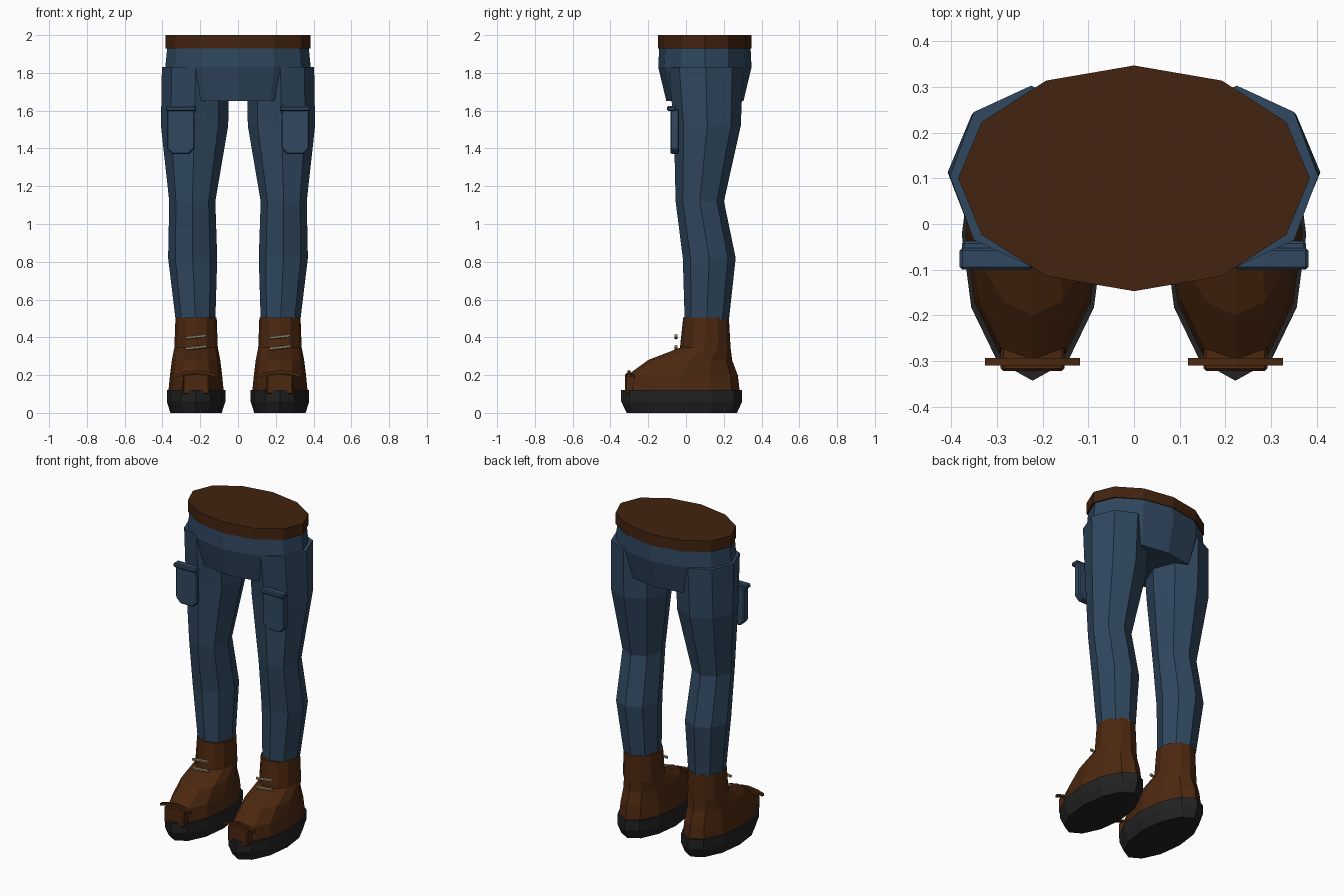
import bpy, bmesh, math
from mathutils import Vector

if "Cube" in bpy.data.objects:
    bpy.data.objects.remove(bpy.data.objects["Cube"])


def material(name, rgb):
    m = bpy.data.materials.new(name)
    m.diffuse_color = (*rgb, 1)
    m.use_nodes = True
    m.node_tree.nodes["Principled BSDF"].inputs["Base Color"].default_value = m.diffuse_color
    return m


DENIM = material("denim blue", (0.029, 0.064, 0.115))
BELT = material("belt brown", (0.056, 0.017, 0.005))
LEATHER = material("boot leather", (0.072, 0.021, 0.005))
RUBBER = material("sole black", (0.016, 0.016, 0.016))
LACE = material("lace beige", (0.33, 0.26, 0.15))


def finish(name, bm, mat):
    bmesh.ops.recalc_face_normals(bm, faces=bm.faces)
    me = bpy.data.meshes.new(name)
    bm.to_mesh(me)
    bm.free()
    me.materials.append(mat)
    ob = bpy.data.objects.new(name, me)
    bpy.context.collection.objects.link(ob)
    return ob


def loft(name, sides, rings, mat):
    """Closed skin through elliptical rings (z, cx, cy, rx, ry)."""
    bm = bmesh.new()
    loops = []
    for z, cx, cy, rx, ry in rings:
        angles = [math.tau * i / sides for i in range(sides)]
        loops.append([bm.verts.new((cx + rx * math.cos(a), cy + ry * math.sin(a), z))
                      for a in angles])
    for lo, hi in zip(loops, loops[1:]):
        for i in range(sides):
            j = (i + 1) % sides
            bm.faces.new((lo[i], lo[j], hi[j], hi[i]))
    bm.faces.new(loops[0])
    bm.faces.new(loops[-1])
    return finish(name, bm, mat)


def plate(name, outline, y0, y1, mat, bevel=0.006):
    """Extrude an x-z outline from y0 to y1 with small bevels."""
    bm = bmesh.new()
    face = bm.faces.new([bm.verts.new((x, y0, z)) for x, z in outline])
    ext = bmesh.ops.extrude_face_region(bm, geom=[face])
    moved = [v for v in ext["geom"] if isinstance(v, bmesh.types.BMVert)]
    bmesh.ops.translate(bm, verts=moved, vec=(0, y1 - y0, 0))
    ob = finish(name, bm, mat)
    if bevel:
        mod = ob.modifiers.new("soft edge", "BEVEL")
        mod.width, mod.segments = bevel, 1
    return ob


def rod(name, a, b, r, mat, sides=6):
    a, b = Vector(a), Vector(b)
    bm = bmesh.new()
    bmesh.ops.create_cone(bm, cap_ends=True, segments=sides, radius1=r, radius2=r,
                          depth=(b - a).length)
    rot = (b - a).to_track_quat("Z", "Y").to_matrix().to_4x4()
    bm.transform(rot)
    bmesh.ops.translate(bm, verts=bm.verts, vec=(a + b) / 2)
    return finish(name, bm, mat)


# Belt and hips
loft("belt", 12, [(1.93, 0, 0.1, 0.385, 0.247), (2.0, 0, 0.1, 0.385, 0.247)], BELT)
loft("hips", 12, [(1.65, 0, 0.1, 0.34, 0.204), (1.83, 0, 0.1, 0.385, 0.247),
                  (1.93, 0, 0.1, 0.375, 0.242)], DENIM)

for side, s in (("left", 1), ("right", -1)):
    # Trouser leg
    loft(side + "_leg", 8, [(0.49, s * 0.225, 0.11, 0.105, 0.117),
                            (0.82, s * 0.24, 0.123, 0.13, 0.14),
                            (1.12, s * 0.242, 0.073, 0.122, 0.128),
                            (1.52, s * 0.23, 0.113, 0.178, 0.177),
                            (1.83, s * 0.225, 0.105, 0.178, 0.198)], DENIM)

    # Front pocket with flap
    x0, x1 = 0.23, 0.377
    plate(side + "_pocket",
          [(s * x, z) for x, z in ((x0, 1.61), (x0, 1.40), (x0 + 0.03, 1.37),
                                   (x1 - 0.03, 1.37), (x1, 1.40), (x1, 1.61))],
          -0.082, -0.037, DENIM)
    plate(side + "_pocket_flap",
          [(s * x, z) for x, z in ((0.222, 1.597), (0.382, 1.597), (0.382, 1.624), (0.222, 1.624))],
          -0.1, -0.052, DENIM)

    # Boot upper and sole
    c = s * 0.222
    loft(side + "_boot", 12, [(0.11, c, -0.02, 0.147, 0.305),
                              (0.20, c, -0.018, 0.138, 0.292),
                              (0.28, c, 0.022, 0.128, 0.222),
                              (0.345, c, 0.102, 0.115, 0.134),
                              (0.505, c, 0.106, 0.109, 0.121)], LEATHER)
    loft(side + "_sole", 12, [(0, c, -0.022, 0.136, 0.292),
                              (0.06, c, -0.023, 0.155, 0.32),
                              (0.12, c, -0.023, 0.155, 0.32)], RUBBER)

    # Toe cap rim
    plate(side + "_toe_rim",
          [(c - 0.104, 0.19), (c - 0.06, 0.203), (c, 0.21), (c + 0.06, 0.203), (c + 0.104, 0.19),
           (c + 0.104, 0.205), (c + 0.06, 0.218), (c, 0.225), (c - 0.06, 0.218), (c - 0.104, 0.205)],
          -0.31, -0.293, LEATHER, 0)
    plate(side + "_toe_cap",
          [(c - 0.07, 0.1), (c + 0.07, 0.1), (c + 0.07, 0.2), (c, 0.21), (c - 0.07, 0.2)],
          -0.322, -0.27, LEATHER)

    # Laces
    for z in (0.345, 0.402):
        rod(side + "_lace", (c - 0.055, -0.053, z - 0.005), (c + 0.055, -0.053, z + 0.007),
            0.009, LACE)
